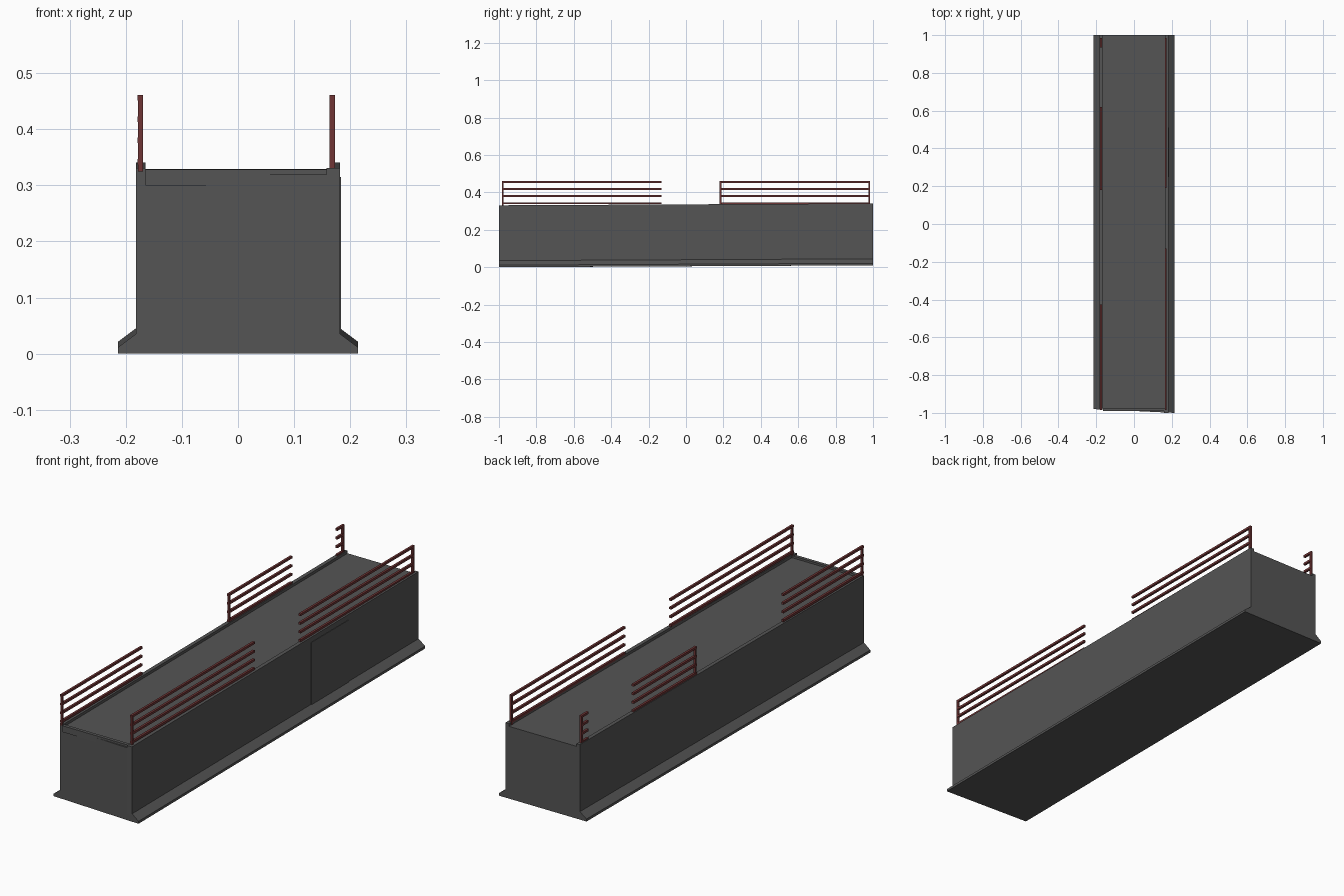
import bpy, bmesh

if "Cube" in bpy.data.objects:
    bpy.data.objects.remove(bpy.data.objects["Cube"])


def material(name, color):
    m = bpy.data.materials.new(name)
    m.diffuse_color = color
    m.use_nodes = True
    m.node_tree.nodes["Principled BSDF"].inputs["Base Color"].default_value = m.diffuse_color
    return m


DARK = material("dark_grey", (0.09, 0.09, 0.09, 1))
RED = material("dark_red", (0.16, 0.035, 0.035, 1))


def finish(name, bm, mat):
    bmesh.ops.recalc_face_normals(bm, faces=bm.faces)
    me = bpy.data.meshes.new(name)
    bm.to_mesh(me)
    bm.free()
    me.materials.append(mat)
    ob = bpy.data.objects.new(name, me)
    bpy.context.collection.objects.link(ob)
    return ob


def add_box(bm, x0, x1, y0, y1, z0, z1):
    vs = bmesh.ops.create_cube(bm, size=1)["verts"]
    for v in vs:
        v.co.x = x0 if v.co.x < 0 else x1
        v.co.y = y0 if v.co.y < 0 else y1
        v.co.z = z0 if v.co.z < 0 else z1


# Hull: flared section with raised curbs, rising slightly toward the back
half = [(0.214, 0.0), (0.214, 0.011), (0.182, 0.035),
        (0.182, 0.331), (0.165, 0.331), (0.165, 0.319)]
section = half + [(-x, z) for x, z in reversed(half)]
bm = bmesh.new()
front = [bm.verts.new((x, -0.99 - 0.01 * x / 0.214, z)) for x, z in section]
back = [bm.verts.new((x, 1.0, z + 0.01)) for x, z in section]
n = len(section)
for i in range(n):
    j = (i + 1) % n
    bm.faces.new((front[i], front[j], back[j], back[i]))
bm.faces.new(front)
bm.faces.new(back)
finish("hull", bm, DARK)

# Low lip across the front end of the deck
bm = bmesh.new()
add_box(bm, -0.165, 0.165, -0.99, -0.975, 0.30, 0.328)
finish("front_lip", bm, DARK)

# Corner strip on the front face
bm = bmesh.new()
add_box(bm, 0.158, 0.182, -1.0, -0.98, 0.03, 0.331)
finish("front_corner_strip", bm, DARK)

# Thin door panel on the right wall
bm = bmesh.new()
add_box(bm, 0.178, 0.184, 0.25, 0.51, 0.04, 0.315)
finish("side_door", bm, DARK)


# Railings: four bars per run, posts only at the given positions
def railing(name, x, y0, y1, posts):
    bm = bmesh.new()
    for z in (0.342, 0.380, 0.418, 0.456):
        add_box(bm, x - 0.005, x + 0.005, y0, y1, z - 0.005, z + 0.005)
    for y in posts:
        add_box(bm, x - 0.0045, x + 0.0045, y - 0.005, y + 0.005, 0.325, 0.46)
    finish(name, bm, RED)


L, R = -0.174, 0.168
railing("right_front_railing", R, -0.985, -0.13, [-0.98])
railing("right_back_railing", R, 0.19, 0.985, [0.98])
railing("left_front_railing", L, -0.985, -0.425, [-0.98])
railing("left_middle_railing", L, 0.18, 0.62, [0.185])
railing("left_back_railing", L, 0.935, 0.985, [0.98])
